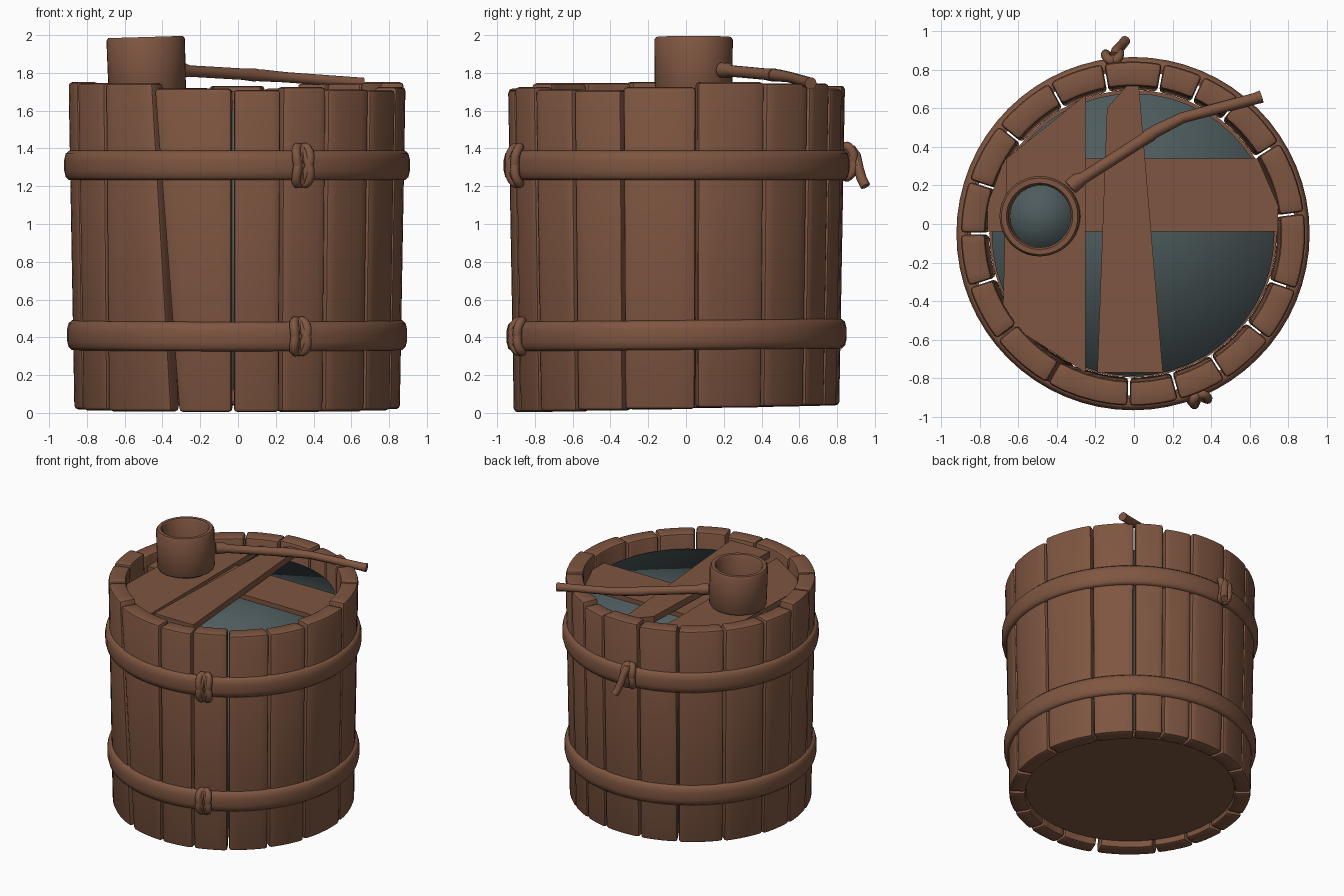
import bpy, bmesh, math, random
from mathutils import Vector, Matrix

random.seed(4)
if "Cube" in bpy.data.objects:
    bpy.data.objects.remove(bpy.data.objects["Cube"])

CENTRE = Vector((-0.005, -0.05, 0))


def material(name, rgb):
    m = bpy.data.materials.new(name)
    m.use_nodes = True
    m.diffuse_color = (*rgb, 1)
    m.node_tree.nodes["Principled BSDF"].inputs["Base Color"].default_value = (*rgb, 1)
    return m


WOOD = material("brown wood", (0.21, 0.092, 0.052))
WATER = material("slate water", (0.075, 0.105, 0.11))


def finish(name, bm, mat, angle=40):
    """Turn a bmesh into an object; angle sets which edges stay sharp."""
    bmesh.ops.recalc_face_normals(bm, faces=bm.faces)
    me = bpy.data.meshes.new(name)
    bm.to_mesh(me)
    bm.free()
    me.materials.append(mat)
    me.shade_smooth()
    if angle < 180:
        me.set_sharp_from_angle(angle=math.radians(angle))
    ob = bpy.data.objects.new(name, me)
    bpy.context.collection.objects.link(ob)
    return ob


def around(phi, r, z):
    """Point at angle phi, measured from the front towards the left."""
    a = math.radians(phi)
    return CENTRE + Vector((r * math.sin(a), -r * math.cos(a), z))


def lathe(name, profile, mat, loc, steps=64, angle=40):
    """Spin a closed (radius, height) profile about a vertical axis."""
    bm = bmesh.new()
    rings = []
    for i in range(steps):
        a = math.tau * i / steps
        rings.append([bm.verts.new((r * math.cos(a), r * math.sin(a), z)) for r, z in profile])
    n = len(profile)
    for i in range(steps):
        p, q = rings[i], rings[(i + 1) % steps]
        for j in range(n):
            k = (j + 1) % n
            bm.faces.new((p[j], p[k], q[k], q[j]))
    ob = finish(name, bm, mat, angle)
    ob.location = loc
    return ob


def disc(name, r, z0, z1, mat, x, y, angle=40):
    bm = bmesh.new()
    bmesh.ops.create_cone(bm, cap_ends=True, cap_tris=True, segments=48, radius1=r,
                          radius2=r, depth=z1 - z0)
    ob = finish(name, bm, mat, angle)
    ob.location = (x, y, (z0 + z1) / 2)
    return ob


def stave(name, low, high, z0, z1):
    """Curved board between angle pairs low (bottom) and high (top)."""
    bm = bmesh.new()
    steps, gap = 5, 0.35
    rows = []
    for z, (a, b), r_in, r_out in ((z0, low, 0.745, 0.862), (z1, high, 0.765, 0.892)):
        angles = [a + gap + (b - a - 2 * gap) * i / steps for i in range(steps + 1)]
        loop = [around(t, r_out, z) for t in angles] + [around(t, r_in, z) for t in reversed(angles)]
        rows.append([bm.verts.new(p) for p in loop])
    n = len(rows[0])
    for j in range(n):
        k = (j + 1) % n
        bm.faces.new((rows[0][j], rows[0][k], rows[1][k], rows[1][j]))
    for row in rows:
        for i in range(steps):
            bm.faces.new((row[i], row[i + 1], row[n - 2 - i], row[n - 1 - i]))
    bmesh.ops.recalc_face_normals(bm, faces=bm.faces)
    sharp = [e for e in bm.edges if e.calc_face_angle(0) > 1]
    bmesh.ops.bevel(bm, geom=sharp, offset=0.02, segments=2, profile=0.5, affect='EDGES')
    return finish(name, bm, WOOD)


def plank(name, outline, z0, z1):
    bm = bmesh.new()
    face = bm.faces.new([bm.verts.new((x, y, z0)) for x, y in outline])
    up = bmesh.ops.extrude_face_region(bm, geom=[face])["geom"]
    bmesh.ops.translate(bm, vec=(0, 0, z1 - z0),
                        verts=[v for v in up if isinstance(v, bmesh.types.BMVert)])
    return finish(name, bm, WOOD, 30)


def tube(name, points, radius, closed=False, scales=None):
    """Round rod through the points, turned into a mesh."""
    cu = bpy.data.curves.new(name, 'CURVE')
    cu.dimensions = '3D'
    cu.bevel_depth = radius
    cu.bevel_resolution = 3
    cu.use_fill_caps = True
    sp = cu.splines.new('POLY')
    sp.points.add(len(points) - 1)
    for i, p in enumerate(points):
        sp.points[i].co = (*p, 1)
        sp.points[i].radius = scales[i] if scales else 1
    sp.use_cyclic_u = closed
    helper = bpy.data.objects.new(name + " path", cu)
    me = bpy.data.meshes.new_from_object(helper)
    bpy.data.objects.remove(helper)
    bm = bmesh.new()
    bm.from_mesh(me)
    bpy.data.meshes.remove(me)
    return finish(name, bm, WOOD, 50)


def knot(name, phi, z, radius, half):
    """Two crossing rope loops tied over a hoop."""
    out = around(phi, 1, 0) - CENTRE
    side = Vector((-out.y, out.x, 0))
    base = around(phi, radius, z)
    for s in (-1, 1):
        pts = []
        for i in range(20):
            a = math.tau * i / 20
            u, v = 0.032 * math.cos(a), half * math.sin(a)
            tilt = s * 0.24
            w = 0.012 * s * math.sin(2 * a) + 0.018 - 0.03 * math.sin(a) ** 2
            pts.append(base + side * (u * math.cos(tilt) + v * math.sin(tilt))
                       + Vector((0, 0, v * math.cos(tilt) - u * math.sin(tilt))) + out * w)
        tube(f"{name}_{'a' if s < 0 else 'b'}", pts, 0.024, closed=True)


# Staves: edge angles at the top; one joint leans to leave a narrow slit
edges = [-30, -1.5, 15.5, 32.5, 52, 71, 97, 122, 142, 156, 170, 190, 209, 231, 252, 270, 288, 308, 330]
lean = {-30: 8.5, 330: 6.5, 308: -1}
for i, (a, b) in enumerate(zip(edges, edges[1:])):
    bottom = 0.022 - 0.018 * math.cos(math.radians((a + b) / 2))
    low = (a + lean.get(a, 0), b + lean.get(b, 0))
    stave(f"stave_{i + 1}", low, (a, b), bottom, random.uniform(1.705, 1.755))

# Floor and the water filling the tub
disc("floor", 0.745, 0.06, 0.12, WOOD, CENTRE.x, CENTRE.y)
disc("tub_water", 0.732, 0.13, 1.61, WATER, CENTRE.x, CENTRE.y - 0.005, angle=180)

# Hoops
section = [(-0.06, -0.07), (-0.025, -0.078), (-0.008, -0.062), (0, -0.03),
           (0, 0.03), (-0.008, 0.062), (-0.025, 0.078), (-0.06, 0.07)]
for name, z, r, tilt in (("upper_hoop", 1.31, 0.915, 0), ("lower_hoop", 0.412, 0.9, 0.009)):
    hoop = lathe(name, [(r + dr, dz) for dr, dz in section], WOOD, CENTRE + Vector((0, 0, z)), angle=60)
    hoop.rotation_euler.x = tilt

# Rope knots, with a loose end on the rear one
knot("upper_front_knot", 22, 1.31, 0.918, 0.1)
knot("lower_front_knot", 21.5, 0.405, 0.9, 0.085)
knot("rear_knot", 186.5, 1.33, 0.918, 0.085)
tube("rear_rope_end", [(-0.1, 0.87, 1.4), (-0.09, 0.9, 1.36), (-0.075, 0.915, 1.29),
                       (-0.06, 0.93, 1.24), (-0.045, 0.95, 1.2)], 0.027)

# Lid boards lying inside the rim
plank("cross_board", [(-0.76, -0.04), (0.745, -0.04), (0.745, 0.1), (0.64, 0.34),
                      (-0.67, 0.34), (-0.76, 0.1)], 1.6, 1.645)
plank("side_board", [(-0.68, -0.5), (-0.25, -0.77), (-0.25, 0.67), (-0.66, 0.34)], 1.625, 1.67)
plank("top_board", [(-0.19, -0.77), (0.15, -0.77), (0.02, 0.78), (-0.14, 0.6)], 1.655, 1.705)

# Ladle: cup, its water and the jointed handle
cup = lathe("ladle_cup", [(0.16, 0), (0.198, 0), (0.205, 0.012), (0.208, 0.29), (0.198, 0.305),
                          (0.172, 0.305), (0.162, 0.29)], WOOD, (-0.48, 0.04, 1.685), 40)
cup.rotation_euler.y = -0.03
disc("ladle_water", 0.165, 1.665, 1.73, WATER, -0.48, 0.04, angle=180)
tube("ladle_handle_inner", [(-0.33, 0.19, 1.815), (-0.29, 0.225, 1.813), (-0.26, 0.24, 1.81),
                            (0.03, 0.425, 1.793), (0.09, 0.465, 1.789)], 0.033,
     scales=[1.25, 1.25, 0.95, 0.95, 1.1])
tube("ladle_handle_outer", [(0.06, 0.45, 1.79), (0.12, 0.485, 1.787), (0.25, 0.55, 1.777),
                            (0.4, 0.59, 1.766), (0.63, 0.65, 1.748), (0.66, 0.66, 1.745)], 0.03,
     scales=[1.1, 1.1, 0.95, 0.95, 1, 1.1])
